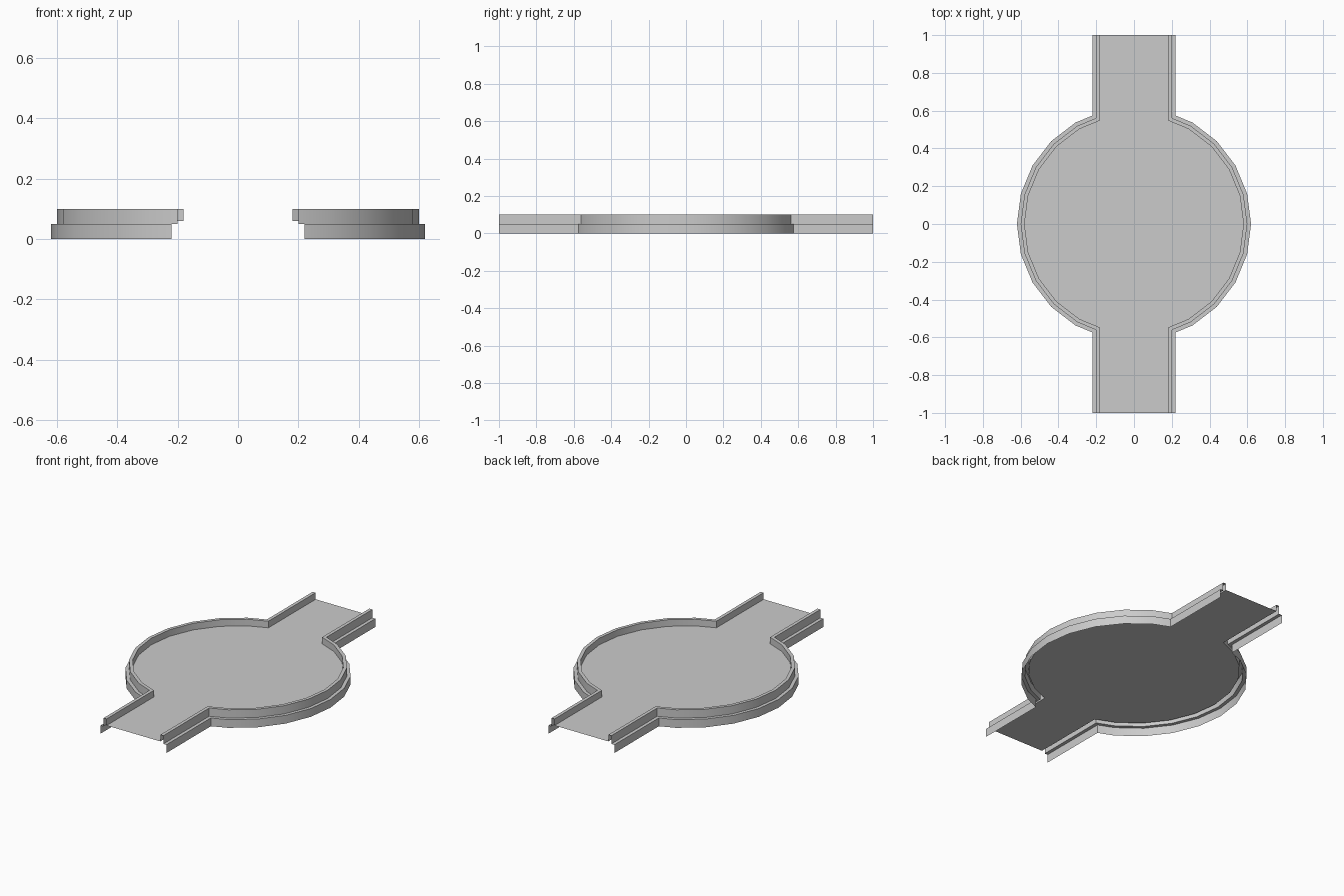
import bpy, bmesh, math

if "Cube" in bpy.data.objects:
    bpy.data.objects.remove(bpy.data.objects["Cube"])

GREY = bpy.data.materials.new("concrete grey")
GREY.diffuse_color = (0.6, 0.6, 0.6, 1)
GREY.use_nodes = True
GREY.node_tree.nodes["Principled BSDF"].inputs["Base Color"].default_value = GREY.diffuse_color


def side_path(radius, half_width):
    """Right-hand outline: straight arm, faceted arc, straight arm."""
    step = math.radians(15)
    ring = [(radius * math.cos(i * step), radius * math.sin(i * step)) for i in range(-4, 5)]
    x0, y0 = ring[-1]
    x1, y1 = radius * math.cos(5 * step), radius * math.sin(5 * step)
    # point where the arm meets the next facet of the circle
    y = y0 + (y1 - y0) * (x0 - half_width) / (x0 - x1)
    return [(half_width, -1), (half_width, -y)] + ring + [(half_width, y), (half_width, 1)]


def finish(name, bm):
    mesh = bpy.data.meshes.new(name)
    bm.to_mesh(mesh)
    bm.free()
    mesh.materials.append(GREY)
    obj = bpy.data.objects.new(name, mesh)
    bpy.context.collection.objects.link(obj)
    bpy.ops.object.select_all(action='DESELECT')
    obj.select_set(True)
    bpy.context.view_layer.objects.active = obj
    bpy.ops.object.shade_smooth_by_angle(angle=math.radians(30))
    return obj


# stepped kerb section: (inset from outer edge, height), skirt to inner wall
SECTION = [(0, 0), (0, 0.05), (0.02, 0.05), (0.02, 0.10), (0.04, 0.10), (0.04, 0.06)]


def kerb(name, side):
    bm = bmesh.new()
    rows = []
    for inset, z in SECTION:
        path = side_path(0.62 - inset, 0.22 - inset)
        rows.append([bm.verts.new((side * x, y, z)) for x, y in path])
    for low, high in zip(rows, rows[1:]):
        for i in range(len(low) - 1):
            quad = [low[i], low[i + 1], high[i + 1], high[i]]
            bm.faces.new(quad if side > 0 else quad[::-1])
    return finish(name, bm)


# open-ended kerbs on both sides
kerb("right_kerb", 1)
kerb("left_kerb", -1)

# thin floor sheet joining the inner walls
bm = bmesh.new()
right = side_path(0.58, 0.18)
outline = right + [(-x, y) for x, y in reversed(right)]
bm.faces.new([bm.verts.new((x, y, 0.06)) for x, y in outline])
finish("floor", bm)
